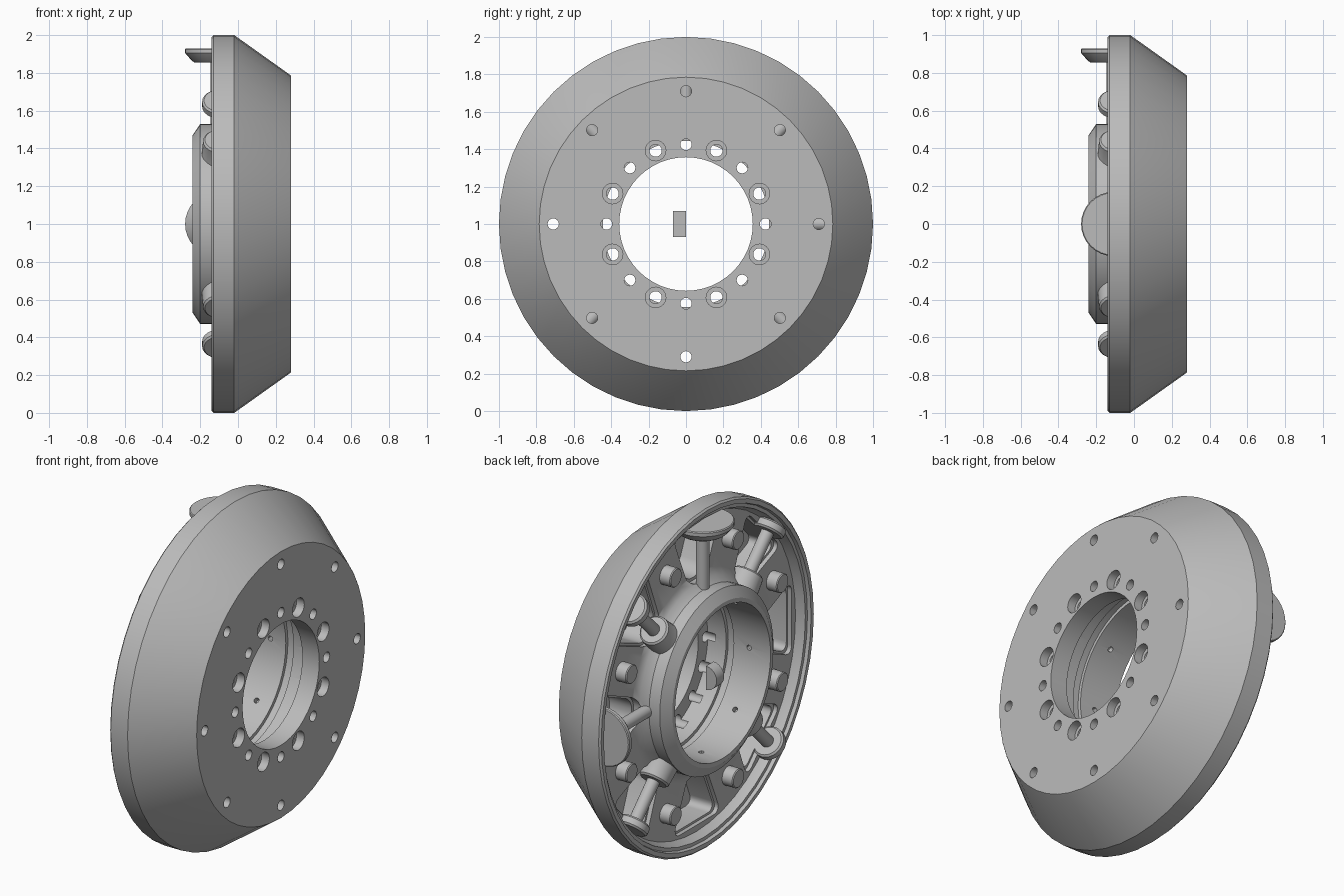
import bpy, bmesh
from math import radians
from mathutils import Matrix, Vector

cube = bpy.data.objects.get("Cube")
if cube:
    bpy.data.objects.remove(cube)

grey = bpy.data.materials.new("plain_grey")
grey.use_nodes = True
GREY = (0.5, 0.5, 0.5, 1)
grey.diffuse_color = GREY
grey.node_tree.nodes["Principled BSDF"].inputs["Base Color"].default_value = GREY

CENTRE = Matrix.Translation((0, 0, 1))
TO_X = Matrix.Rotation(radians(90), 4, 'Y')


def turned(angle):
    """Frame turned about the wheel axis, from +z towards +y."""
    return CENTRE @ Matrix.Rotation(radians(-angle), 4, 'X')


def radial(angle, x):
    """Local z points outward along a spoke."""
    return turned(angle) @ Matrix.Translation((x, 0, 0))


def axial(angle, r):
    """Local z points along +x at radius r."""
    return turned(angle) @ Matrix.Translation((0, 0, r)) @ TO_X


def finish(bm, name):
    bmesh.ops.recalc_face_normals(bm, faces=bm.faces)
    mesh = bpy.data.meshes.new(name)
    bm.to_mesh(mesh)
    bm.free()
    mesh.materials.append(grey)
    ob = bpy.data.objects.new(name, mesh)
    bpy.context.collection.objects.link(ob)
    return ob


def add_lathe(bm, profile, matrix, steps=24, closed=False):
    """Revolve (height, radius) points about local z."""
    part = bmesh.new()
    vs = [part.verts.new((r, 0, h)) for h, r in profile]
    es = [part.edges.new(p) for p in zip(vs, vs[1:])]
    if closed:
        es.append(part.edges.new((vs[-1], vs[0])))
    bmesh.ops.spin(part, geom=vs + es, axis=(0, 0, 1), cent=(0, 0, 0),
                   angle=radians(360), steps=steps)
    bmesh.ops.remove_doubles(part, verts=part.verts, dist=1e-4)
    bmesh.ops.recalc_face_normals(part, faces=part.faces)
    part.transform(matrix)
    mesh = bpy.data.meshes.new("part")
    part.to_mesh(mesh)
    part.free()
    bm.from_mesh(mesh)
    bpy.data.meshes.remove(mesh)


def lathe(name, profile, matrix, steps=24, closed=False):
    bm = bmesh.new()
    add_lathe(bm, profile, matrix, steps, closed)
    return finish(bm, name)


def rod(a, b, r):
    return [(a, 0), (a, r), (b, r), (b, 0)]


def pockets(name, grow, x_floor):
    """Eight rounded wedge cutters between the studs."""
    bm = bmesh.new()
    for i in range(8):
        part = bmesh.new()
        outline = [(.57, -.07), (.87, -.2), (.87, .2), (.57, .07)]
        mid = .74
        vs = [part.verts.new((-.3, t * (1 + grow * 5), mid + (r - mid) * (1 + grow * 5)))
              for r, t in outline]
        part.faces.new(vs)
        bmesh.ops.bevel(part, geom=part.verts[:], offset=.06, segments=5,
                        affect='VERTICES', profile=.5)
        top = bmesh.ops.extrude_face_region(part, geom=part.faces[:])
        moved = [g for g in top["geom"] if isinstance(g, bmesh.types.BMVert)]
        bmesh.ops.translate(part, verts=moved, vec=Vector((x_floor + .3, 0, 0)))
        bmesh.ops.recalc_face_normals(part, faces=part.faces)
        part.transform(turned(45 * i))
        mesh = bpy.data.meshes.new("part")
        part.to_mesh(mesh)
        part.free()
        bm.from_mesh(mesh)
        bpy.data.meshes.remove(mesh)
    return finish(bm, name)


def cut(target, cutter):
    mod = target.modifiers.new("cut", 'BOOLEAN')
    mod.operation, mod.solver, mod.object = 'DIFFERENCE', 'EXACT', cutter
    bpy.context.view_layer.objects.active = target
    bpy.ops.object.modifier_apply(modifier=mod.name)
    bpy.data.objects.remove(cutter)


# Conical housing with rim lip, spider floor and central hub
housing = lathe("housing", [
    (.28, .357), (.28, .785), (.275, .79), (-.02, 1), (-.13, 1), (-.14, .99),
    (-.14, .965), (-.12, .96), (-.12, .94), (-.1, .935), (-.07, .92),
    (-.07, .6), (-.09, .56), (-.13, .53), (-.2, .53), (-.24, .47),
    (-.24, .445), (.0, .445), (.0, .465), (.05, .465), (.05, .445),
    (.17, .445), (.17, .357)], CENTRE @ TO_X, 48, True)

# Stepped pockets
cut(housing, pockets("pocket_lip_cutter", .02, -.045))
cut(housing, pockets("pocket_cutter", 0, .1))

# Bolt holes: outer ring, inner ring, counterbored ring and radial oil holes
bores = bmesh.new()
for i in range(8):
    add_lathe(bores, rod(.05, .35, .03), axial(45 * i, .71), 16)
    add_lathe(bores, rod(.12, .35, .03), axial(45 * i, .425), 16)
    add_lathe(bores, [(.12, 0), (.12, .033), (.23, .033), (.23, .055),
                      (.35, .055), (.35, 0)], axial(45 * i + 22.5, .425), 20)
    add_lathe(bores, rod(.4, .49, .015), radial(45 * i, -.1), 12)
cut(housing, finish(bores, "bore_cutter"))
parts = [housing]

# Studs between the pockets
for i in range(8):
    parts.append(lathe(f"stud_{i + 1}", [(-.14, 0), (-.14, .05), (-.135, .055),
                       (-.06, .055), (-.06, 0)], axial(45 * i + 22.5, .76)))

# Diagonal pins with bosses and heads
for a in (45, 135, 225, 315):
    parts.append(lathe(f"pin_boss_{a}", [(.475, 0), (.475, .11), (.53, .092), (.62, .085),
                       (.63, .075), (.63, 0)], radial(a, -.1)))
    parts.append(lathe(f"pin_{a}", rod(.6, .9, .036), radial(a, -.1)))
    parts.append(lathe(f"pin_head_{a}", [(.87, 0), (.87, .08), (.88, .09), (.915, .09),
                       (.925, .08), (.925, 0)], radial(a, -.1)))

# Two large mushroom plungers
for name, a in (("top", 0), ("side", 90)):
    parts.append(lathe(f"{name}_plunger_shaft", rod(.49, .88, .036), radial(a, -.11)))
    parts.append(lathe(f"{name}_plunger_head", [(.855, 0), (.855, .12), (.865, .135), (.905, .17),
                       (.925, .17), (.93, .165), (.93, 0)], radial(a, -.11), 32))

# Small half-round key on the axis
key = lathe("half_round_key", rod(-.07, 0, .07),
            Matrix.Translation((-.13, 0, 1)) @ Matrix.Rotation(radians(-90), 4, 'X'))
bm = bmesh.new()
bm.from_mesh(key.data)
half = bmesh.ops.bisect_plane(bm, geom=bm.verts[:] + bm.edges[:] + bm.faces[:],
                              plane_co=(-.13, 0, 1), plane_no=(1, 0, 0), clear_outer=True)
bmesh.ops.holes_fill(bm, edges=[e for e in bm.edges if e.is_boundary])
bm.to_mesh(key.data)
bm.free()
parts.append(key)

bpy.ops.object.select_all(action='DESELECT')
for ob in parts:
    ob.select_set(True)
bpy.context.view_layer.objects.active = housing
bpy.ops.object.shade_smooth_by_angle(angle=radians(30))
